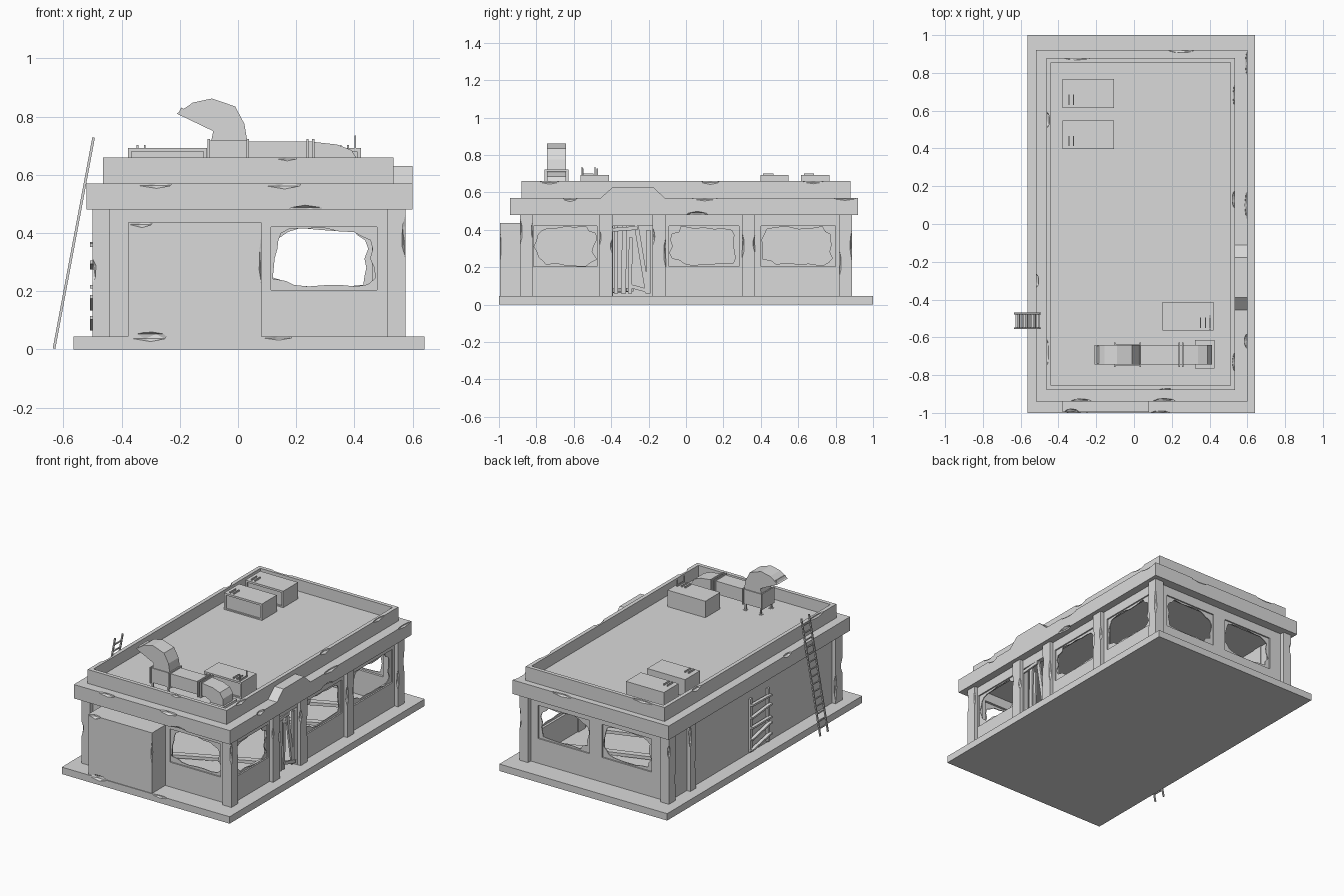
import bpy, bmesh, math, random
from mathutils import Vector, Matrix

random.seed(4)
if "Cube" in bpy.data.objects:
    bpy.data.objects.remove(bpy.data.objects["Cube"])

mat = bpy.data.materials.new("concrete_grey")
mat.use_nodes = True
GREY = (0.7, 0.7, 0.7, 1)
mat.diffuse_color = GREY
mat.node_tree.nodes["Principled BSDF"].inputs["Base Color"].default_value = GREY


def finish(bm, name):
    bmesh.ops.recalc_face_normals(bm, faces=bm.faces)
    me = bpy.data.meshes.new(name)
    bm.to_mesh(me)
    bm.free()
    me.materials.append(mat)
    ob = bpy.data.objects.new(name, me)
    bpy.context.scene.collection.objects.link(ob)
    return ob


def add_box(bm, x, y, z):
    """Add a box given (min, max) ranges."""
    size = Matrix.Diagonal((x[1] - x[0], y[1] - y[0], z[1] - z[0], 1))
    mid = Matrix.Translation((sum(x) / 2, sum(y) / 2, sum(z) / 2))
    bmesh.ops.create_cube(bm, size=1, matrix=mid @ size)


def recess(bm, direction, rim, depth):
    """Inset the face looking along direction and sink it."""
    bm.normal_update()
    d = Vector(direction).normalized()
    face = max(bm.faces, key=lambda f: f.normal.dot(d))
    bmesh.ops.inset_region(bm, faces=[face], thickness=rim)
    sunk = bmesh.ops.extrude_discrete_faces(bm, faces=[face])["faces"][0]
    bmesh.ops.translate(bm, verts=sunk.verts, vec=d * -depth)


def box(name, x, y, z, panel=None):
    bm = bmesh.new()
    add_box(bm, x, y, z)
    if panel:
        recess(bm, *panel)
    return finish(bm, name)


def prism(name, pts, t, place, panel=None):
    """Extrude a profile between the two values of t."""
    bm = bmesh.new()
    ends = [[bm.verts.new(place(a, b, s)) for a, b in pts] for s in t]
    for e in ends:
        bm.faces.new(e)
    for i in range(len(pts)):
        j = (i + 1) % len(pts)
        bm.faces.new((ends[0][i], ends[0][j], ends[1][j], ends[1][i]))
    bmesh.ops.recalc_face_normals(bm, faces=bm.faces)
    if panel:
        recess(bm, *panel)
    return finish(bm, name)


def add_beam(bm, a, b, w, d):
    a, b = Vector(a), Vector(b)
    rot = (b - a).to_track_quat('Z', 'Y').to_matrix().to_4x4()
    size = Matrix.Diagonal((w, d, (b - a).length, 1))
    bmesh.ops.create_cube(bm, size=1, matrix=Matrix.Translation((a + b) / 2) @ rot @ size)


def beams(name, items):
    bm = bmesh.new()
    for it in items:
        add_beam(bm, *it)
    return finish(bm, name)


SILL, HEAD, FLOOR, TOP = 0.205, 0.42, 0.045, 0.485


def wall(name, axis, face, thick, span, openings):
    """Wall along an axis with (start, end, bottom) openings and broken panes."""
    bm = bmesh.new()
    across = sorted((face, face + thick))

    def part(u, z):
        add_box(bm, *((u, across, z) if axis == 0 else (across, u, z)))
    start = span[0]
    for a, b, low in openings:
        part((start, a), (FLOOR, TOP))
        part((a, b), (HEAD, TOP))
        if low > FLOOR:
            part((a, b), (FLOOR, low))
            broken_pane(name + "_pane", axis, face + thick * 0.3, a, b)
        start = b
    part((start, span[1]), (FLOOR, TOP))
    return finish(bm, name)


def broken_pane(name, axis, depth, a, b):
    """Jagged ring of glass left in a window frame."""
    n = 6
    corners = [(-1, -1), (1, -1), (1, 1), (-1, 1)]
    bm = bmesh.new()
    rings = [[], []]
    for k, (p, q) in enumerate(zip(corners, corners[1:] + corners[:1])):
        for i in range(n):
            t = i / n
            u, v = p[0] + (q[0] - p[0]) * t, p[1] + (q[1] - p[1]) * t
            s = random.uniform(0.83, 0.99) - (0.15 if i == 0 else 0)
            for ring, f in zip(rings, (1, s)):
                h = (a + b) / 2 + u * f * (b - a) / 2
                z = (SILL + HEAD) / 2 + v * f * (HEAD - SILL) / 2
                ring.append(bm.verts.new((h, depth, z) if axis == 0 else (depth, h, z)))
    m = len(rings[0])
    for i in range(m):
        j = (i + 1) % m
        bm.faces.new((rings[0][i], rings[0][j], rings[1][j], rings[1][i]))
    ob = finish(bm, name)
    mod = ob.modifiers.new("thickness", 'SOLIDIFY')
    mod.thickness = 0.006


# Slab, walls and entry block
chipped = [box("base_slab", (-0.565, 0.64), (-1, 1), (0, FLOOR))]
wall("front_wall", 0, -0.86, 0.03, (-0.47, 0.55), [(0.113, 0.478, SILL)])
wall("back_wall", 0, 0.86, -0.03, (-0.47, 0.55), [(-0.355, 0.0, SILL), (0.09, 0.46, SILL)])
wall("right_wall", 1, 0.55, -0.03, (-0.86, 0.86),
     [(-0.815, -0.476, SILL), (-0.39, -0.18, FLOOR), (-0.09, 0.283, SILL), (0.4, 0.8, SILL)])
wall("left_wall", 1, -0.475, 0.03, (-0.86, 0.86), [])
chipped.append(box("entry_block", (-0.378, 0.08), (-0.995, -0.85), (FLOOR, 0.437)))

# Pillars
chips = []
X, Y = ((-0.5, -0.44), (0.512, 0.575)), ((-0.888, -0.82), (0.82, 0.888))
spots = [(x, y) for x in X for y in Y]
spots += [(X[1], y) for y in ((-0.462, -0.392), (-0.178, -0.108), (0.3, 0.37))]
spots += [(X[0], (0.61, 0.67))]
for x, y in spots:
    chipped.append(box("pillar", x, y, (FLOOR, TOP - 0.005)))
    outer = x[1] if x is X[1] else x[0]
    for edge in y:
        chips.append((outer, edge, random.uniform(0.12, 0.42), 2))

# Roof tiers with sunken deck
chipped.append(box("roof_fascia", (-0.52, 0.60), (-0.94, 0.92), (0.48, 0.57)))
chipped.append(box("roof_parapet", (-0.463, 0.535), (-0.88, 0.88), (0.57, 0.66), ((0, 0, 1), 0.035, 0.075)))
prism("door_gable", [(-0.462, 0.565), (-0.39, 0.63), (-0.178, 0.63), (-0.107, 0.565)],
      (0.53, 0.60), lambda a, b, s: (s, a, b))

# Chipped edges: x, y, z, direction of the edge
chips += [(0.23, -0.94, 0.48, 0), (0.17, -0.88, 0.66, 0), (-0.28, -0.94, 0.57, 0), (0.16, -0.94, 0.57, 0),
          (0.14, -1, 0.045, 0), (-0.3, -1, 0.045, 0), (0.08, -0.995, 0.31, 2), (-0.33, -0.995, 0.437, 0),
          (0.535, -0.73, 0.66, 1), (0.535, 0.13, 0.66, 1), (0.535, 0.68, 0.66, 1), (0.6, -0.62, 0.57, 1),
          (0.6, 0.85, 0.57, 1), (0.6, 0.06, 0.48, 1), (0.6, 0.1, 0.57, 1), (-0.52, -0.3, 0.57, 1),
          (-0.463, 0.55, 0.66, 1), (-0.463, -0.68, 0.66, 1), (0.25, 0.92, 0.57, 0), (-0.3, 0.88, 0.66, 0)]
bm = bmesh.new()
for x, y, z, axis in chips:
    thin = random.uniform(0.008, 0.014) if axis == 2 else random.uniform(0.012, 0.02)
    size = [thin] * 3
    size[axis] = random.uniform(0.04, 0.09)
    bmesh.ops.create_icosphere(bm, subdivisions=1, radius=1,
                               matrix=Matrix.Translation((x, y, z)) @ Matrix.Diagonal((*size, 1)))
cutter = finish(bm, "chip_cutter")
cutter.hide_render = True
for ob in chipped:
    mod = ob.modifiers.new("chips", 'BOOLEAN')
    mod.operation, mod.object, mod.solver = 'DIFFERENCE', cutter, 'EXACT'
    mod.use_self = True
bpy.context.view_layer.update()
graph = bpy.context.evaluated_depsgraph_get()
for ob in chipped:
    cut = bpy.data.meshes.new_from_object(ob.evaluated_get(graph))
    ob.modifiers.clear()
    ob.data = cut
bpy.data.objects.remove(cutter)

# Boarded doors
planks = [((0.535, y0, 0.06), (0.535, y1, z), 0.012, w) for y0, y1, z, w in
          ((-0.375, -0.375, 0.42, 0.022), (-0.335, -0.328, 0.42, 0.026), (-0.3, -0.295, 0.36, 0.02),
           (-0.205, -0.265, 0.42, 0.024), (-0.2, -0.2, 0.4, 0.02))]
planks += [((0.545, -0.39, 0.4), (0.545, -0.26, 0.41), 0.012, 0.02), ((0.54, -0.3, 0.1), (0.54, -0.19, 0.07), 0.012, 0.02)]
beams("right_door_planks", planks)
boards = [((-0.485, y, 0.055), (-0.485, y, 0.4), 0.014, 0.02) for y in (-0.15, 0.03)]
for z in (0.09, 0.16, 0.215, 0.29, 0.36):
    tilt = random.uniform(-0.03, 0.03)
    boards.append(((-0.498, -0.16, z - tilt), (-0.498, 0.04, z + tilt), 0.022, 0.012))
beams("left_door_boards", boards)
beams("fallen_planks", [((-0.3, y, 0.06), (0.45, y + 0.3, 0.08), 0.04, 0.02) for y in (-0.6, 0.05, 0.35)])

# Leaning ladder
foot, head = Vector((-0.632, 0, 0.003)), Vector((-0.496, 0, 0.728))
ladder = [(foot + Vector((0, y, 0)), head + Vector((0, y, 0)), 0.009, 0.009) for y in (-0.552, -0.474)]
for i in range(1, 16):
    p = foot.lerp(head, i / 16)
    ladder.append((p + Vector((0, -0.552, 0)), p + Vector((0, -0.474, 0)), 0.007, 0.007))
beams("ladder", ladder)

# Roof cooling units
DECK = 0.58
for x, y in ((-0.378, 0.615), (-0.378, 0.397), (0.15, -0.565)):
    box("cooling_unit", (x, x + 0.272), (y, y + 0.152), (DECK, 0.692), ((0, -1, 0), 0.018, 0.008))
    slot = x + 0.2 if x > 0 else x + 0.03
    for i in range(3 if x > 0 else 2):
        box("unit_vent", (slot + i * 0.025, slot + i * 0.025 + 0.006), (y + 0.015, y + 0.07), (0.69, 0.702))
for y in (-0.56, -0.49):
    box("unit_rod", (0.4, 0.406), (y, y + 0.006), (0.69, 0.735))

# Roof duct with hood
side = lambda a, b, s: (a, s, b)
WIDE = (-0.75, -0.635)
box("duct_box", (-0.1, 0.032), WIDE, (0.625, 0.718))
prism("duct_run", [(0.03, 0.63), (0.03, 0.714), (0.25, 0.714), (0.34, 0.704), (0.39, 0.685), (0.412, 0.65),
                   (0.415, DECK), (0.33, DECK), (0.32, 0.615), (0.29, 0.63)], (-0.744, -0.641), side)
prism("duct_hood", [(-0.092, 0.715), (-0.085, 0.75), (-0.21, 0.81), (-0.155, 0.848), (-0.09, 0.862),
                    (-0.01, 0.835), (0.022, 0.775), (0.032, 0.715)], (-0.744, -0.641), side,
      ((-0.06, 0, -0.125), 0.006, 0.025))
for x in (-0.105, 0.03, 0.235, 0.255):
    box("duct_flange", (x, x + 0.008), (-0.757, -0.628), (0.62, 0.723))
box("duct_base", (0.322, 0.425), (-0.765, -0.615), (DECK, 0.605))
for x in (-0.095, 0.015):
    for y in (-0.75, -0.645):
        box("duct_leg", (x, x + 0.01), (y, y + 0.01), (DECK, 0.63))
        box("duct_foot", (x - 0.006, x + 0.016), (y - 0.006, y + 0.016), (DECK, 0.587))
